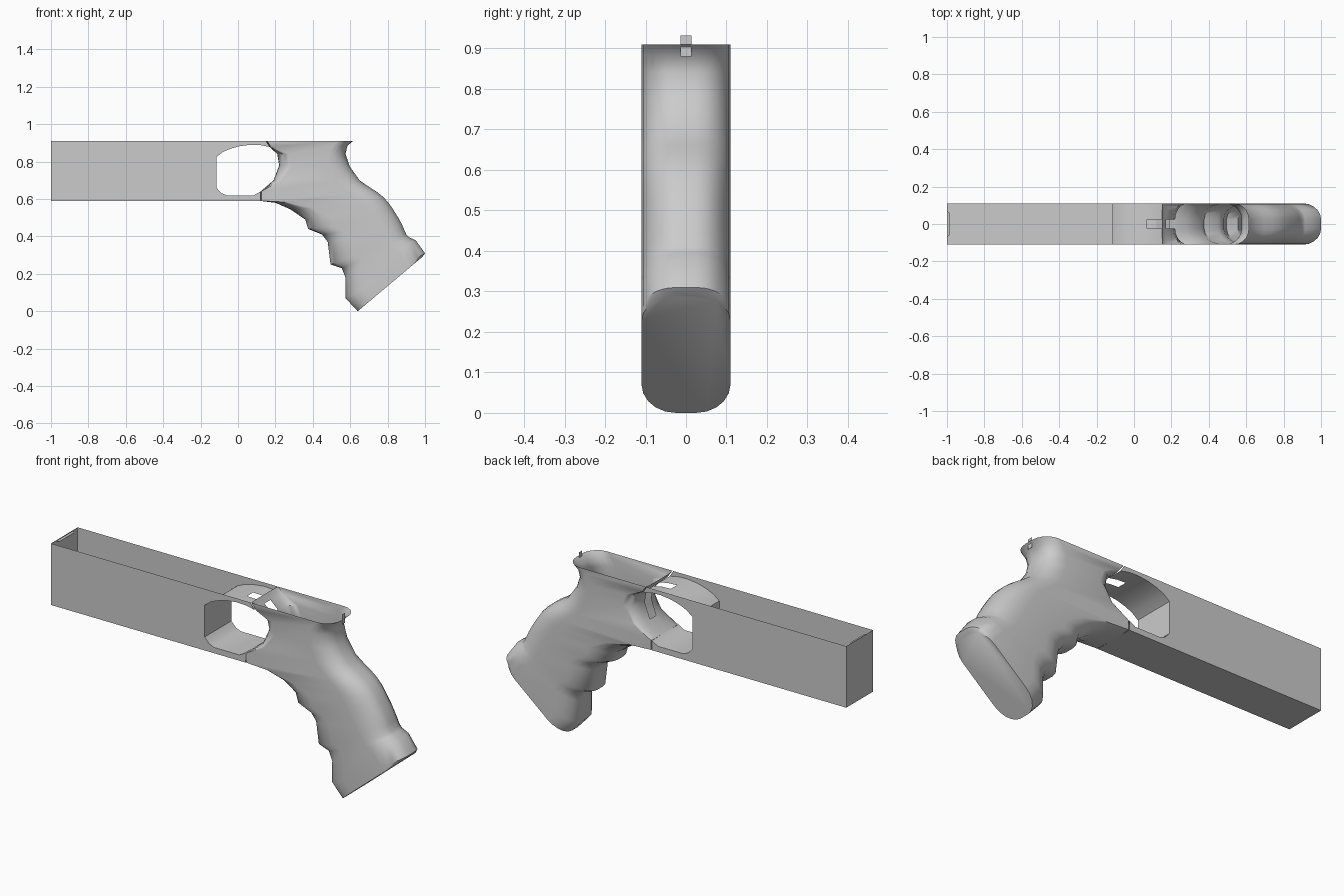
import bpy, bmesh, math
from mathutils import Vector

if "Cube" in bpy.data.objects:
    bpy.data.objects.remove(bpy.data.objects["Cube"])

W = 0.11     # half width of the body
S = 0.025    # half width of the slot


def make(name, faces, smooth=0):
    """Object from a list of faces, each a list of points."""
    bm = bmesh.new()
    for f in faces:
        bm.faces.new([bm.verts.new(p) for p in f])
    bmesh.ops.remove_doubles(bm, verts=bm.verts, dist=0.0005)
    bmesh.ops.recalc_face_normals(bm, faces=bm.faces)
    me = bpy.data.meshes.new(name)
    bm.to_mesh(me)
    bm.free()
    ob = bpy.data.objects.new(name, me)
    bpy.context.collection.objects.link(ob)
    if smooth:
        bpy.ops.object.select_all(action='DESELECT')
        ob.select_set(True)
        bpy.context.view_layer.objects.active = ob
        bpy.ops.object.shade_smooth_by_angle(angle=math.radians(smooth))
    return ob


# Edge of the finger opening, from lower right round the front to upper right
opening = [(0.12, 0.64), (0.085, 0.62), (-0.06, 0.62), (-0.09, 0.632), (-0.115, 0.66),
           (-0.115, 0.825), (-0.08, 0.852), (-0.04, 0.869), (0.01, 0.883),
           (0.07, 0.89), (0.12, 0.888), (0.17, 0.878)]

# Open-topped body: two side plates, floor and end wall
outline = [(0.15, 0.91), (-1, 0.91), (-1, 0.59), (0.12, 0.59)] + opening
body = [[(x, s * W, z) for x, z in outline] for s in (-1, 1)]
body.append([(-1, -W, 0.59), (0.12, -W, 0.59), (0.12, W, 0.59), (-1, W, 0.59)])
body.append([(-1, -W, 0.59), (-1, W, 0.59), (-1, W, 0.91), (-1, -W, 0.91)])
make("body_shell", body)

# Small lip inside the end wall
make("end_lip", [[(-1, -0.07, 0.905), (-0.985, -0.06, 0.905),
                  (-0.985, 0.06, 0.905), (-1, 0.07, 0.905)]])

# Wall of the finger opening, slotted at the upper right
cols = [-W, -S, S, W]
wall = []
for i, ((x0, z0), (x1, z1)) in enumerate(zip(opening, opening[1:])):
    for a, b in zip(cols, cols[1:]):
        if a == -S and i >= 9:
            continue
        wall.append([(x0, a, z0), (x0, b, z0), (x1, b, z1), (x1, a, z1)])
make("finger_opening", wall, 35)

# Grip stations: front x, z, back x, z, front rounding, back rounding
stations = [
    (0.15, 0.91, 0.615, 0.91, 0.005, 0.08),
    (0.17, 0.878, 0.585, 0.885, 0.01, 0.08),
    (0.21, 0.84, 0.575, 0.84, 0.06, 0.09),
    (0.22, 0.78, 0.597, 0.775, 0.07, 0.11),
    (0.19, 0.70, 0.65, 0.70, 0.04, 0.13),
    (0.12, 0.64, 0.70, 0.665, 0.005, 0.14),
    (0.12, 0.59, 0.74, 0.64, 0.005, 0.14),
    (0.20, 0.58, 0.775, 0.612, 0.06, 0.14),
    (0.28, 0.545, 0.805, 0.58, 0.12, 0.14),
    (0.36, 0.49, 0.832, 0.54, 0.13, 0.14),
    (0.375, 0.44, 0.857, 0.50, 0.13, 0.14),
    (0.45, 0.41, 0.875, 0.467, 0.12, 0.14),
    (0.48, 0.37, 0.887, 0.44, 0.12, 0.13),
    (0.495, 0.25, 0.90, 0.41, 0.13, 0.12),
    (0.555, 0.23, 0.915, 0.395, 0.12, 0.12),
    (0.575, 0.18, 0.95, 0.38, 0.12, 0.12),
    (0.575, 0.07, 1.0, 0.31, 0.12, 0.11),
    (0.64, 0.0, 0.985, 0.29, 0.11, 0.10),
]
N = 5  # segments per rounded corner


def section(fx, fz, bx, bz, rf, rb):
    """Closed ring with a flat front and back strip and rounded corners."""
    f, b = Vector((fx, 0, fz)), Vector((bx, 0, bz))
    length = (b - f).length
    d = (b - f) / length
    half = []
    for k in range(N + 1):
        a = math.pi / 2 * k / N
        half.append((rf * (1 - math.cos(a)), S + (W - S) * math.sin(a)))
    for k in range(N + 1):
        a = math.pi / 2 * (1 - k / N)
        half.append((length - rb * (1 - math.cos(a)), S + (W - S) * math.sin(a)))
    ring = half + [(t, -y) for t, y in reversed(half)]
    return [f + d * t + Vector((0, y, 0)) for t, y in ring]


# Grip skin; the last strip of each ring is the front centre, open at the slot
rings = [section(*s) for s in stations]
grip = []
for i, (r0, r1) in enumerate(zip(rings, rings[1:])):
    n = len(r0)
    for j in range(n):
        if j == n - 1 and 1 <= i <= 3:
            continue
        k = (j + 1) % n
        grip.append([r0[j], r0[k], r1[k], r1[j]])
grip.append(rings[-1])
make("grip", grip, 45)

# Thin upright tab at the rear
make("rear_tab", [[(0.607, -0.013, 0.88), (0.607, 0.013, 0.88),
                   (0.607, 0.013, 0.932), (0.607, -0.013, 0.932)]])
